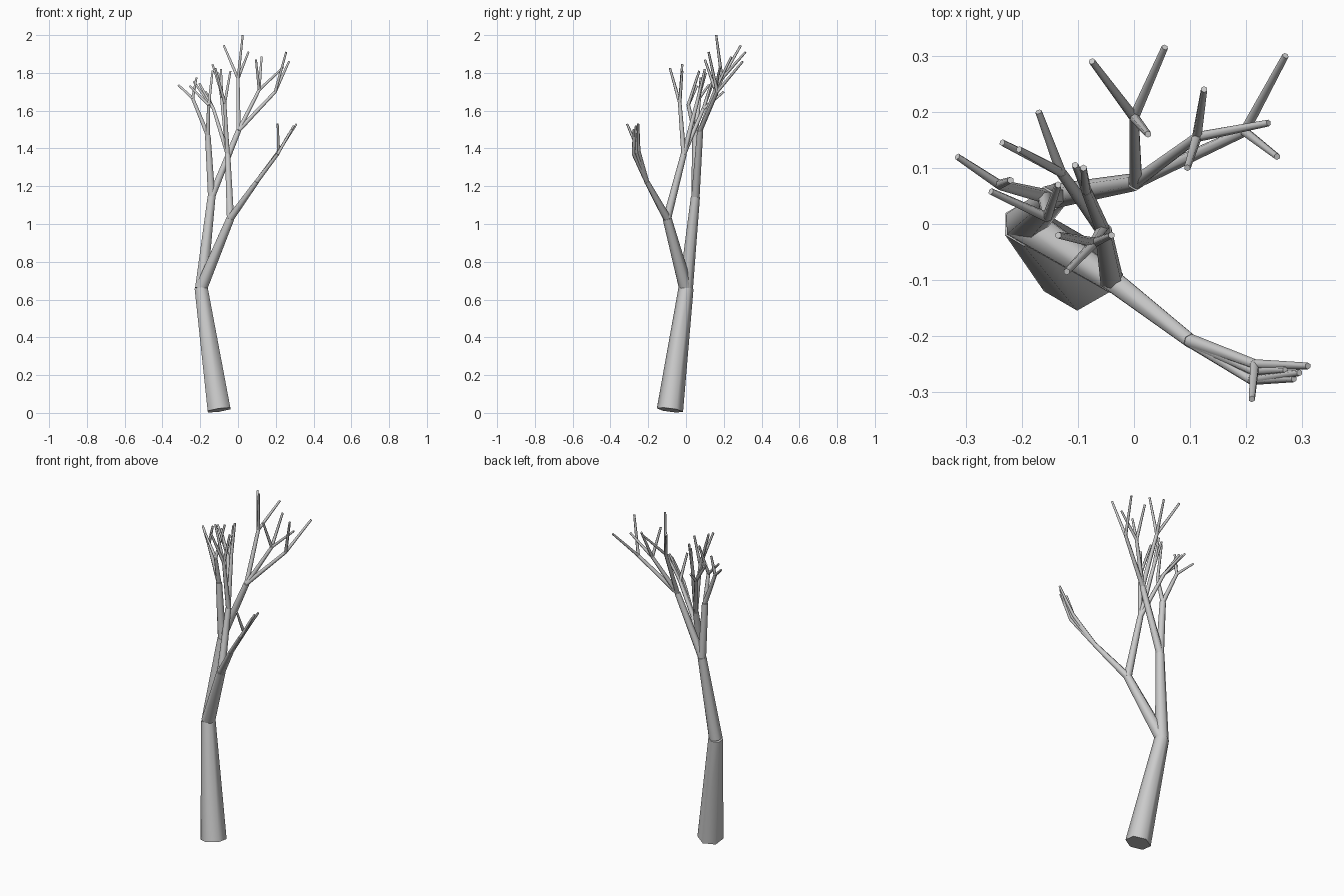
import bpy, bmesh, math
from mathutils import Vector

SIDES = 6


def tube(bm, p0, p1, r0, r1):
    """Tapered six-sided limb with smooth sides and flat, sharp-edged ends."""
    p0, p1 = Vector(p0), Vector(p1)
    d = (p1 - p0).normalized()
    u = Vector((0, -1, 0))
    u = (u - d * u.dot(d)).normalized()
    v = d.cross(u)
    rings = []
    for p, r in ((p0, r0), (p1, r1)):
        rings.append([bm.verts.new(p + r * (math.cos(a) * u + math.sin(a) * v))
                      for a in (2 * math.pi * i / SIDES for i in range(SIDES))])
    lo, hi = rings
    for i in range(SIDES):
        j = (i + 1) % SIDES
        bm.faces.new((lo[i], lo[j], hi[j], hi[i])).smooth = True
    for cap in (lo[::-1], hi):
        f = bm.faces.new(cap)
        for e in f.edges:
            e.smooth = False


def make(name, limbs):
    bm = bmesh.new()
    for limb in limbs:
        tube(bm, *limb)
    me = bpy.data.meshes.new(name)
    bm.to_mesh(me)
    bm.free()
    bpy.context.collection.objects.link(bpy.data.objects.new(name, me))


# Fork points
base = (-0.10, -0.085, 0.015)
A = (-0.195, 0.0, 0.66)
B = (-0.04, -0.10, 1.03)
C = (-0.14, 0.05, 1.145)
E = (0.10, -0.208, 1.225)
F = (-0.055, -0.012, 1.37)
G = (0.003, 0.075, 1.495)
H = (-0.16, 0.05, 1.47)

# Trunk and main limbs
make("trunk", [(base, A, 0.07, 0.04)])
make("main_limbs", [(A, B, 0.037, 0.024), (A, C, 0.037, 0.024)])
make("branches", [(B, E, 0.022, 0.014), (B, F, 0.022, 0.016),
                  (C, G, 0.022, 0.016), (C, H, 0.022, 0.017)])

# Twigs: fork point, then twig end with its tips
crown = [
    (E, (0.215, -0.25, 1.385), [(0.21, -0.312, 1.53), (0.31, -0.253, 1.53)]),
    (E, (0.21, -0.278, 1.37), [(0.285, -0.276, 1.50), (0.295, -0.265, 1.52)]),
    (E, (0.215, -0.262, 1.38), [(0.27, -0.26, 1.48)]),
    (F, (-0.07, -0.033, 1.64), [(-0.12, -0.085, 1.825), (-0.135, -0.02, 1.845),
                                (-0.04, -0.02, 1.81)]),
    (F, (-0.13, 0.092, 1.61), [(-0.17, 0.20, 1.70), (-0.235, 0.145, 1.755),
                               (-0.205, 0.133, 1.745)]),
    (F, (-0.085, 0.06, 1.65), [(-0.105, 0.105, 1.80), (-0.09, 0.10, 1.82)]),
    (G, (0.0, 0.19, 1.77), [(0.025, 0.16, 2.0), (-0.075, 0.29, 1.945),
                            (0.055, 0.315, 1.91)]),
    (G, (0.112, 0.155, 1.71), [(0.095, 0.10, 1.87), (0.125, 0.24, 1.885),
                               (0.24, 0.18, 1.83)]),
    (G, (0.197, 0.165, 1.70), [(0.27, 0.30, 1.86), (0.255, 0.12, 1.91)]),
    (H, (-0.24, 0.07, 1.665), [(-0.315, 0.12, 1.735), (-0.22, 0.078, 1.775)]),
    (H, (-0.155, 0.012, 1.63), [(-0.255, 0.058, 1.73), (-0.135, 0.07, 1.81)]),
]
make("twigs", [(fork, end, 0.013, 0.0095) for fork, end, tips in crown])
make("twig_tips", [(end, tip, 0.009, 0.006) for fork, end, tips in crown for tip in tips])
